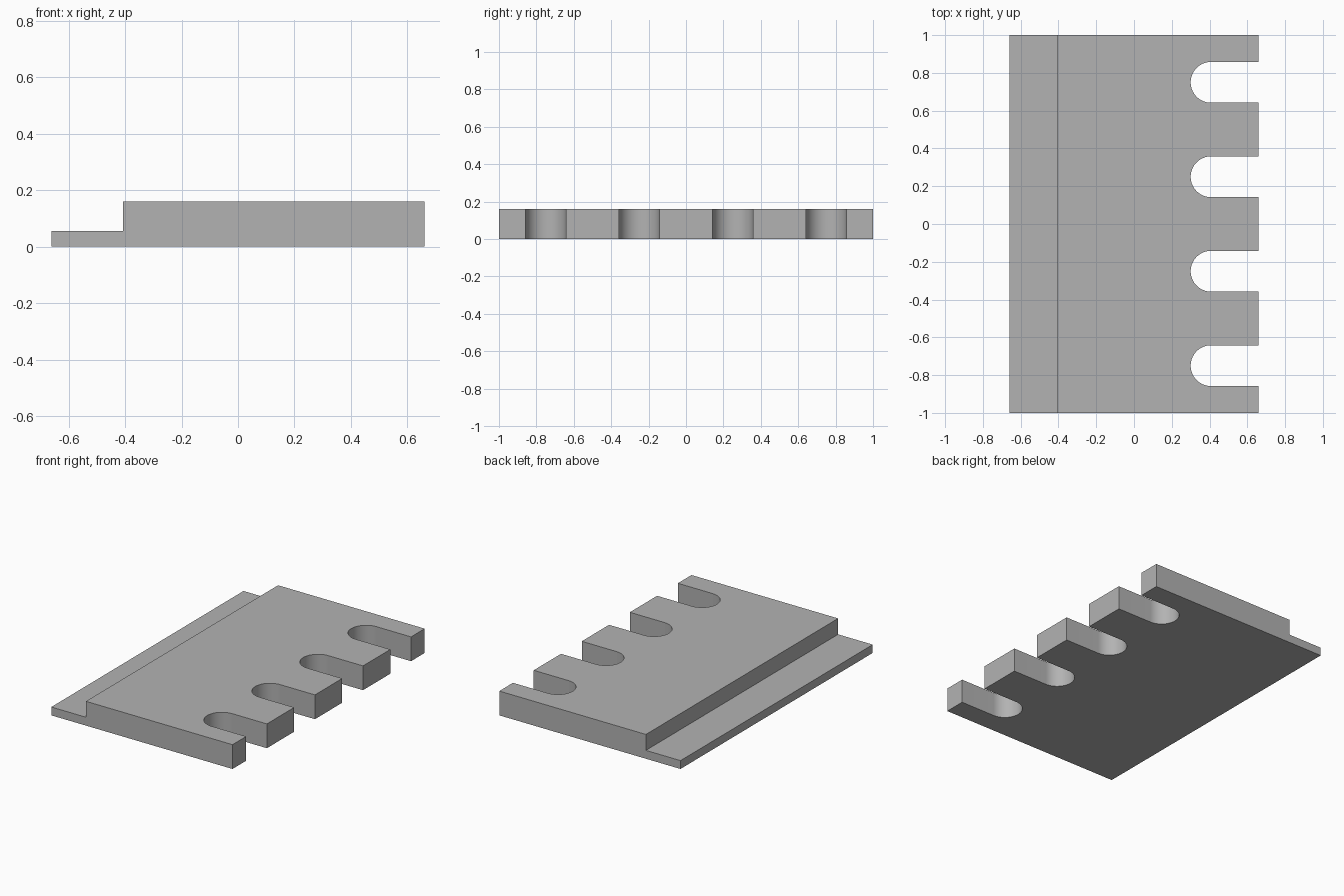
import bpy, bmesh
from math import pi, sin, cos

old = bpy.data.objects.get("Cube")
if old:
    bpy.data.objects.remove(old, do_unlink=True)

HALF_X, HALF_Y = 0.66, 1.0
THICK, LEDGE = 0.16, 0.055
STEP_X = -0.408
SLOT_X, SLOT_R = 0.408, 0.108
SLOT_CENTRES = (-0.75, -0.25, 0.25, 0.75)

grey = bpy.data.materials.new("plain grey")
grey.use_nodes = True
colour = (0.45, 0.45, 0.45, 1)
grey.diffuse_color = colour
grey.node_tree.nodes["Principled BSDF"].inputs["Base Color"].default_value = colour


def add_prisms(name, outlines, direction):
    """Make one object from closed outlines, each extruded along direction."""
    bm = bmesh.new()
    for outline in outlines:
        face = bm.faces.new([bm.verts.new(p) for p in outline])
        ext = bmesh.ops.extrude_face_region(bm, geom=[face])
        verts = [v for v in ext["geom"] if isinstance(v, bmesh.types.BMVert)]
        bmesh.ops.translate(bm, verts=verts, vec=direction)
    bmesh.ops.recalc_face_normals(bm, faces=bm.faces)
    mesh = bpy.data.meshes.new(name)
    bm.to_mesh(mesh)
    bm.free()
    mesh.materials.append(grey)
    obj = bpy.data.objects.new(name, mesh)
    bpy.context.collection.objects.link(obj)
    return obj


# Plate: stepped side profile run from front to back
profile = [(-HALF_X, 0), (HALF_X, 0), (HALF_X, THICK),
           (STEP_X, THICK), (STEP_X, LEDGE), (-HALF_X, LEDGE)]
plate = add_prisms("slotted_plate", [[(x, -HALF_Y, z) for x, z in profile]],
                   (0, 2 * HALF_Y, 0))


# Slot cutters: round inner end, open past the plate edge
def slot_outline(cy, steps=32):
    arc = [pi / 2 + pi * i / steps for i in range(steps + 1)]
    pts = [(SLOT_X + SLOT_R * cos(a), cy + SLOT_R * sin(a), -0.1) for a in arc]
    return pts + [(1, cy - SLOT_R, -0.1), (1, cy + SLOT_R, -0.1)]


cutter = add_prisms("slot_cutter", [slot_outline(cy) for cy in SLOT_CENTRES], (0, 0, 0.5))
cutter.hide_render = True

cut = plate.modifiers.new("slots", "BOOLEAN")
cut.operation = "DIFFERENCE"
cut.solver = "EXACT"
cut.object = cutter

# Apply the cut, then smooth only the rounded slot ends
bpy.ops.object.select_all(action="DESELECT")
plate.select_set(True)
bpy.context.view_layer.objects.active = plate
bpy.ops.object.modifier_apply(modifier=cut.name)
bpy.data.objects.remove(cutter, do_unlink=True)
bpy.ops.object.shade_smooth_by_angle(angle=pi / 6)
